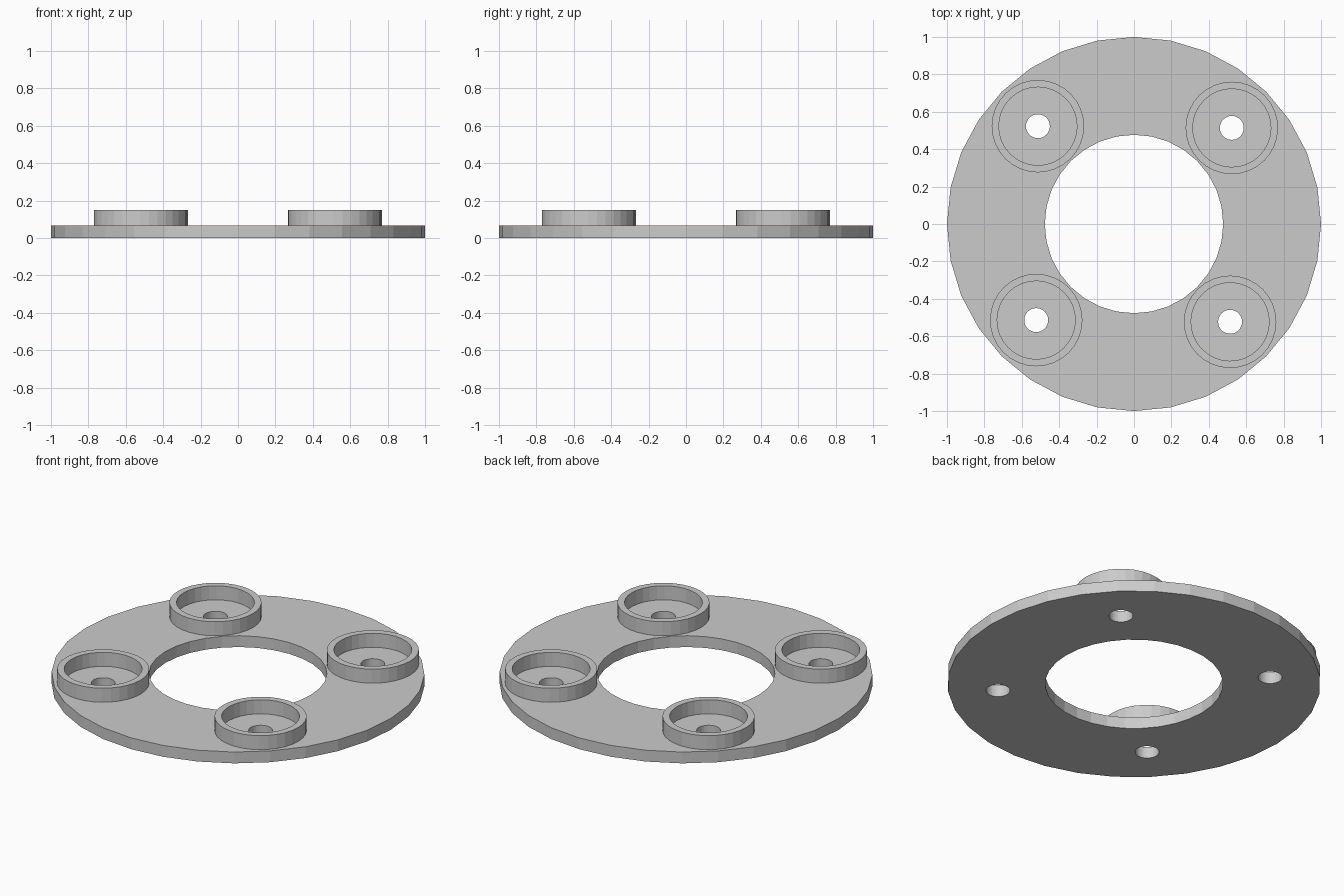
import bpy
import bmesh
from math import cos, sin, pi, radians
from mathutils import Vector

default_cube = bpy.data.objects.get("Cube")
if default_cube:
    bpy.data.objects.remove(default_cube, do_unlink=True)

PLATE_TOP, BOSS_TOP = 0.067, 0.15
BOSS_CIRCLE, BOSS_ANGLE = 0.733, radians(44.5)
SIDES = 32

grey = bpy.data.materials.new("plain grey")
grey.use_nodes = True
colour = (0.6, 0.6, 0.6, 1)
grey.diffuse_color = colour
grey.node_tree.nodes["Principled BSDF"].inputs["Base Color"].default_value = colour


def add_loop(bm, centre, radius):
    """Closed circle of edges, with a vertex on each axis."""
    verts = [bm.verts.new(centre + Vector((cos(a), sin(a), 0)) * radius)
             for a in (2 * pi * i / SIDES for i in range(SIDES))]
    for a, b in zip(verts, verts[1:] + verts[:1]):
        bm.edges.new((a, b))


def pierced_disc(name, circles, bottom, top):
    """Flat slab from an outer circle and the holes through it."""
    bm = bmesh.new()
    for centre, radius in circles:
        add_loop(bm, centre, radius)
    bmesh.ops.triangle_fill(bm, edges=bm.edges[:], use_beauty=True,
                            normal=Vector((0, 0, 1)))
    bm.normal_update()
    for face in bm.faces:
        if face.normal.z < 0:
            face.normal_flip()
    mesh = bpy.data.meshes.new(name)
    bm.to_mesh(mesh)
    bm.free()
    mesh.materials.append(grey)
    obj = bpy.data.objects.new(name, mesh)
    bpy.context.collection.objects.link(obj)
    obj.location.z = bottom
    solid = obj.modifiers.new("thickness", "SOLIDIFY")
    solid.thickness = top - bottom
    solid.offset = 1
    return obj


origin = Vector((0, 0, 0))
angles = [BOSS_ANGLE + i * pi / 2 for i in range(4)]
centres = [Vector((cos(a), sin(a), 0)) * BOSS_CIRCLE for a in angles]

# Ring plate with a large central opening and four bolt holes
pierced_disc("ring_plate",
             [(origin, 1.0), (origin, 0.477)] + [(c, 0.064) for c in centres],
             0, PLATE_TOP)

# Raised collar around each bolt hole
names = ["back_left", "back_right", "front_right", "front_left"]
for name, centre in zip(names, centres):
    collar = pierced_disc(name + "_collar", [(origin, 0.247), (origin, 0.209)],
                          PLATE_TOP, BOSS_TOP)
    collar.location.xy = centre.xy
    collar.rotation_euler.z = BOSS_ANGLE
